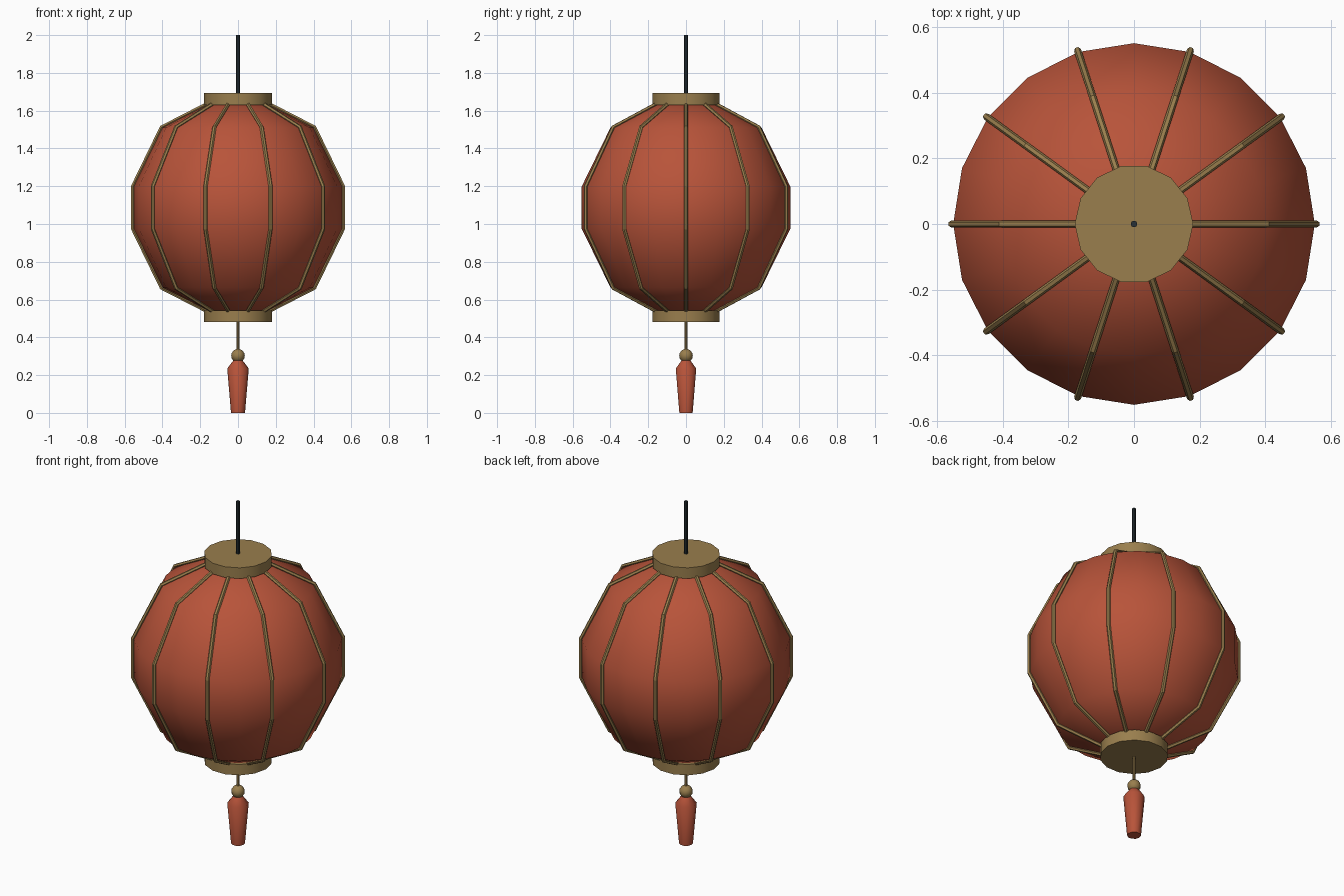
import bpy
import bmesh
from math import sin, cos, pi

cube = bpy.data.objects.get("Cube")
if cube:
    bpy.data.objects.remove(cube, do_unlink=True)


def make_material(name, rgb):
    mat = bpy.data.materials.new(name)
    mat.use_nodes = True
    mat.diffuse_color = (*rgb, 1)
    bsdf = mat.node_tree.nodes["Principled BSDF"]
    bsdf.inputs["Base Color"].default_value = (*rgb, 1)
    bsdf.inputs["Roughness"].default_value = 0.7
    return mat


RED = make_material("red paper", (0.48, 0.088, 0.042))
GOLD = make_material("aged brass", (0.32, 0.21, 0.075))
DARK = make_material("dark cord", (0.02, 0.03, 0.035))


def lathe(name, profile, sides, mat, smooth_angle=pi / 5):
    """Revolve (radius, z) points, listed bottom to top, with closed ends."""
    bm = bmesh.new()
    rings = [[bm.verts.new((r * cos(2 * pi * i / sides), r * sin(2 * pi * i / sides), z))
              for i in range(sides)] for r, z in profile]
    for low, high in zip(rings, rings[1:]):
        for i in range(sides):
            j = (i + 1) % sides
            bm.faces.new((low[i], low[j], high[j], high[i]))
    bm.faces.new(rings[0][::-1])
    bm.faces.new(rings[-1])
    mesh = bpy.data.meshes.new(name)
    bm.to_mesh(mesh)
    bm.free()
    mesh.materials.append(mat)
    obj = bpy.data.objects.new(name, mesh)
    bpy.context.collection.objects.link(obj)
    bpy.ops.object.select_all(action="DESELECT")
    obj.select_set(True)
    bpy.context.view_layer.objects.active = obj
    bpy.ops.object.shade_smooth_by_angle(angle=smooth_angle)
    return obj


# Paper shade: half profile mirrored about the middle height
MID = 1.087
half = [(0.552, 0.112), (0.4, 0.423), (0.15, 0.55)]
shade = [(r, MID - h) for r, h in reversed(half)] + [(r, MID + h) for r, h in half]
lathe("paper_shade", shade, 20, RED, pi / 3)

# Ten bent ribs lying on the shade
ribs = bpy.data.curves.new("ribs", "CURVE")
ribs.dimensions = "3D"
ribs.bevel_depth = 0.011
ribs.bevel_resolution = 1
ribs.use_fill_caps = True
ribs.materials.append(GOLD)
for k in range(10):
    a = k * pi / 5
    spline = ribs.splines.new("POLY")
    spline.points.add(len(shade) - 1)
    spline.use_smooth = False
    for point, (r, z) in zip(spline.points, shade):
        point.co = ((r + 0.005) * cos(a), (r + 0.005) * sin(a), z + (z - MID) * 0.006, 1)
bpy.context.collection.objects.link(bpy.data.objects.new("ribs", ribs))

# End caps
for name, z in (("bottom_cap", 0.48), ("top_cap", 1.63)):
    lathe(name, [(0.181, z), (0.181, z + 0.063)], 14, GOLD)

# Hanging cord above, string and bead below
lathe("hanging_cord", [(0.01, 1.68), (0.01, 2)], 8, DARK)
lathe("tassel_string", [(0.008, 0.26), (0.008, 0.49)], 8, GOLD)
bead = [(max(0.036 * sin(pi * i / 8), 0.001), 0.303 - 0.036 * cos(pi * i / 8)) for i in range(9)]
lathe("bead", bead, 12, GOLD)

# Tassel
lathe("tassel", [(0.037, 0), (0.057, 0.235), (0.025, 0.277)], 10, RED, pi / 4)
